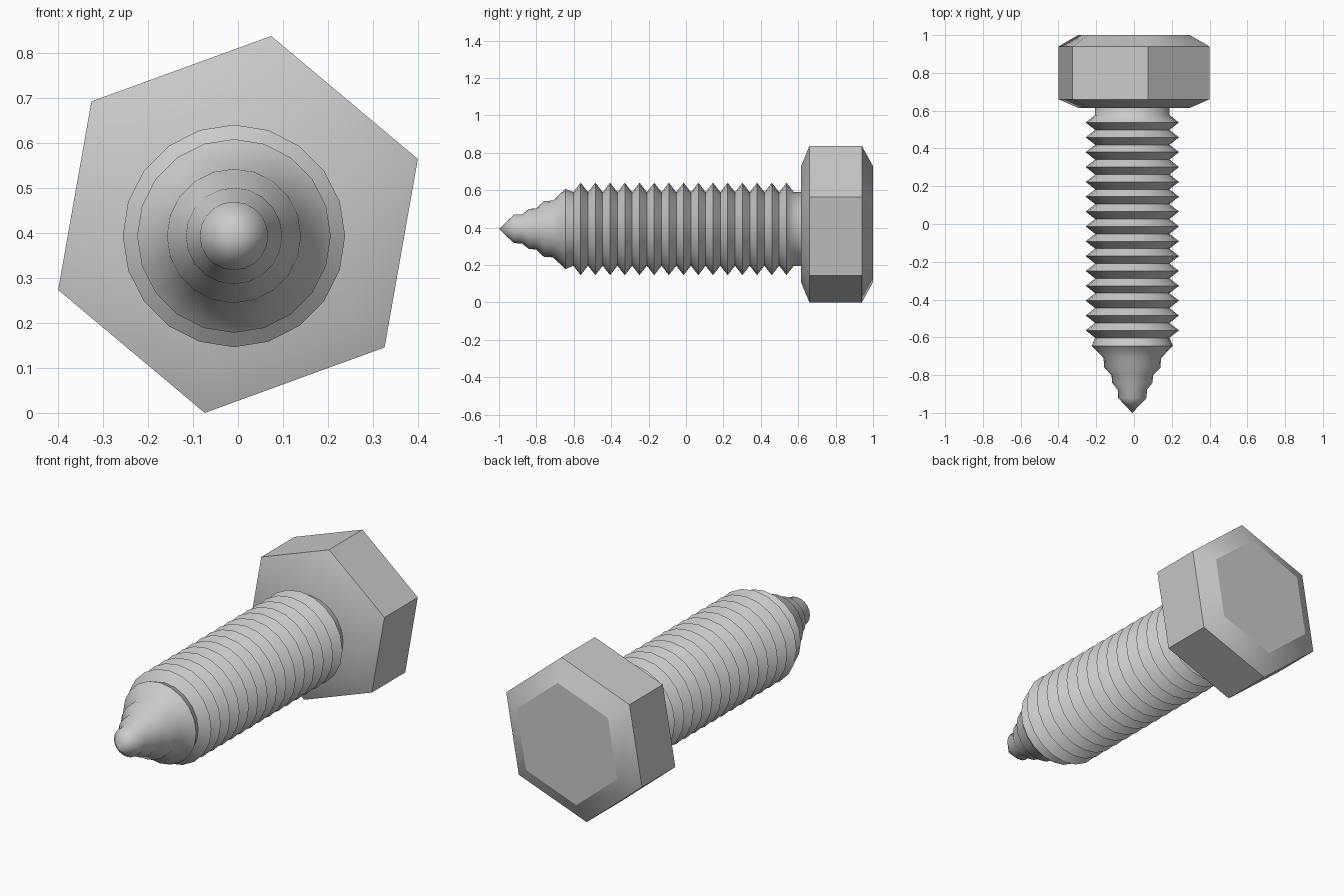
import bpy
import bmesh
from math import sin, cos, radians, tau

if "Cube" in bpy.data.objects:
    bpy.data.objects.remove(bpy.data.objects["Cube"])


def loft(name, profile, sides, start, cx, cz, smooth_angle):
    """Stack polygon rings of (y, radius) along the y axis; radius 0 is a point."""
    bm = bmesh.new()
    rings = []
    for y, r in profile:
        n = 1 if r == 0 else sides
        rings.append([bm.verts.new((cx + r * cos(start + tau * i / sides), y,
                                    cz + r * sin(start + tau * i / sides)))
                      for i in range(n)])
    for a, b in zip(rings, rings[1:]):
        for i in range(sides):
            j = (i + 1) % sides
            if len(a) == 1:
                bm.faces.new((a[0], b[i], b[j]))
            else:
                bm.faces.new((a[i], b[i], b[j], a[j]))
    for ring in (rings[0], rings[-1]):
        if len(ring) > 1:
            bm.faces.new(ring)
    bmesh.ops.recalc_face_normals(bm, faces=bm.faces)
    mesh = bpy.data.meshes.new(name)
    bm.to_mesh(mesh)
    bm.free()
    obj = bpy.data.objects.new(name, mesh)
    bpy.context.collection.objects.link(obj)
    bpy.ops.object.select_all(action='DESELECT')
    obj.select_set(True)
    bpy.context.view_layer.objects.active = obj
    bpy.ops.object.shade_smooth_by_angle(angle=radians(smooth_angle))
    return obj


# Hexagonal head, chamfered at both ends and slightly turned
head_radius = 0.425
head_z = head_radius * sin(radians(80))
head = [(0.615, 0.315), (0.66, head_radius), (0.94, head_radius), (1.0, 0.315)]
loft("bolt_head", head, 6, radians(20), 0, head_z, 32)

# Stepped conical tip, followed by evenly spaced thread ridges
shaft = [(-1.0, 0), (-0.92, 0.076), (-0.878, 0.077), (-0.84, 0.107),
         (-0.80, 0.110), (-0.76, 0.149), (-0.71, 0.152), (-0.645, 0.215)]
pitch = 0.0786
for k in range(15):
    crest = -0.563 + k * pitch
    shaft += [(crest - pitch / 2, 0.197), (crest, 0.247)]
shaft += [(crest + pitch / 2, 0.197), (0.65, 0.197)]
loft("threaded_shaft", shaft, 20, 0, -0.009, 0.393, 60)
